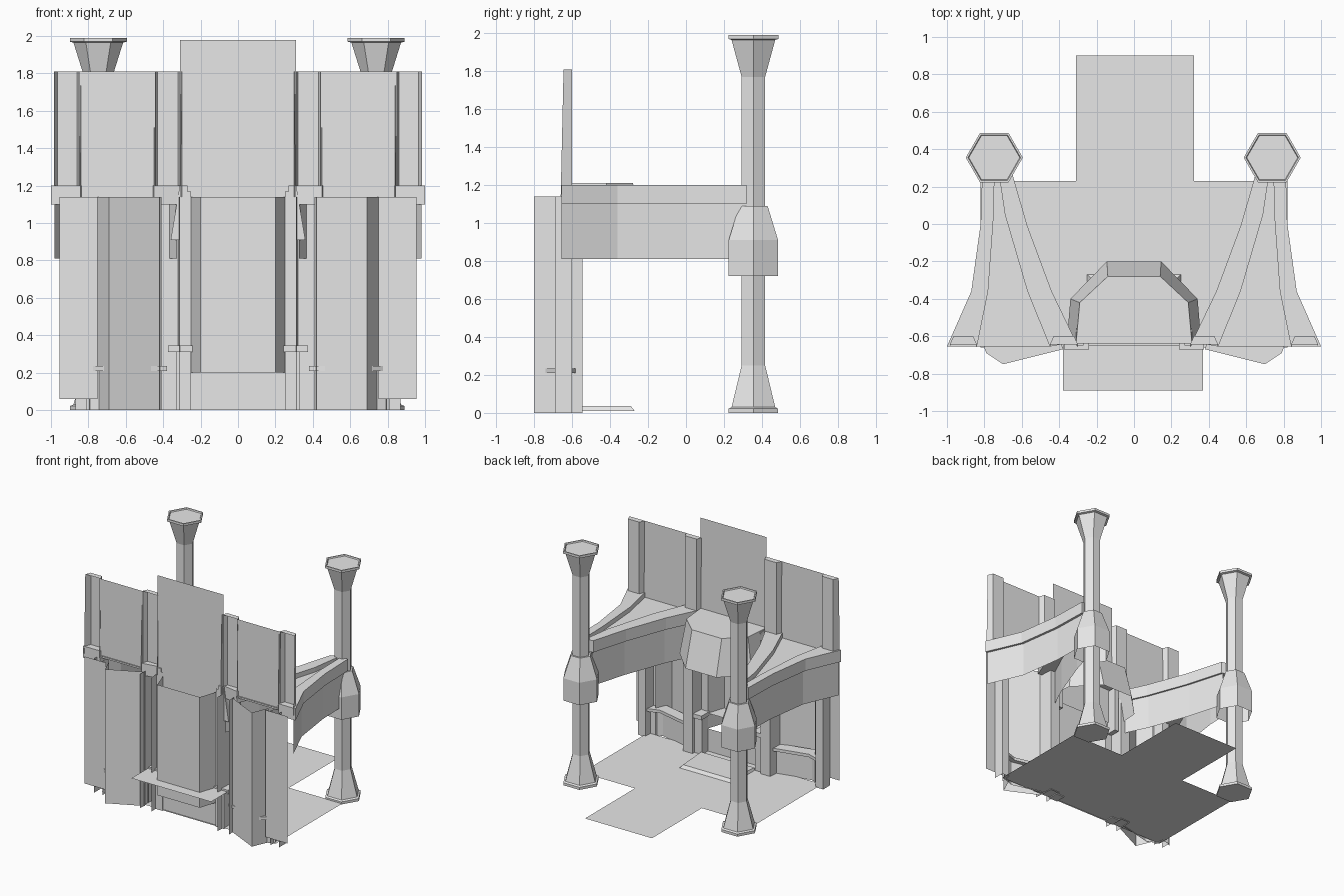
import bpy
import math

cube = bpy.data.objects.get("Cube")
if cube:
    bpy.data.objects.remove(cube)

stone = bpy.data.materials.new("pale_stone")
stone.use_nodes = True
stone.diffuse_color = (0.8, 0.8, 0.8, 1)
stone.node_tree.nodes["Principled BSDF"].inputs["Base Color"].default_value = (0.8, 0.8, 0.8, 1)


def make(name, verts, faces):
    mesh = bpy.data.meshes.new(name)
    mesh.from_pydata(verts, [], faces)
    mesh.materials.append(stone)
    obj = bpy.data.objects.new(name, mesh)
    bpy.context.collection.objects.link(obj)


def sheet(name, path, z0, z1):
    """Thin upright wall along a plan path."""
    n = len(path)
    verts = [(x, y, z) for z in (z0, z1) for x, y in path]
    make(name, verts, [(i, i + 1, n + i + 1, n + i) for i in range(n - 1)])


def rings(name, loops, caps=(True, True)):
    """Skin stacked closed loops."""
    n = len(loops[0])
    faces = [(r * n + i, r * n + (i + 1) % n, (r + 1) * n + (i + 1) % n, (r + 1) * n + i)
             for r in range(len(loops) - 1) for i in range(n)]
    if caps[0]:
        faces.append(tuple(reversed(range(n))))
    if caps[1]:
        faces.append(tuple(range((len(loops) - 1) * n, len(loops) * n)))
    make(name, [v for loop in loops for v in loop], faces)


def box(name, x0, x1, y0, y1, z0, z1):
    plan = [(x0, y0), (x1, y0), (x1, y1), (x0, y1)]
    rings(name, [[(x, y, z) for x, y in plan] for z in (z0, z1)])


def ribbon(name, a, b, z):
    """Level surface between two plan paths."""
    n = len(a)
    verts = [(x, y, z) for x, y in a + b]
    make(name, verts, [(i, i + 1, n + i + 1, n + i) for i in range(n - 1)])


def rail(name, a, b, z0, z1):
    """Solid beam between two plan paths."""
    plan = a + b[::-1]
    rings(name + "_sides", [[(x, y, z) for x, y in plan] for z in (z0, z1)], (False, False))
    ribbon(name + "_top", a, b, z1)
    ribbon(name + "_underside", a, b, z0)


def post(name, x0, x1, s):
    """Tapered wall post, open at the front, closed on top."""
    low = [(s * x0, -.66, 1.14), (s * (x0 + .02), -.6, 1.14),
           (s * (x1 - .02), -.6, 1.14), (s * x1, -.66, 1.14)]
    high = [(x, max(y, -.645), 1.81) for x, y, z in low]
    make(name, low + high, [(0, 1, 5, 4), (1, 2, 6, 5), (2, 3, 7, 6), (4, 5, 6, 7)])


def hex_loop(cx, cy, apothem, z):
    r = apothem / math.cos(math.pi / 6)
    return [(cx + r * math.cos(k * math.pi / 3), cy + r * math.sin(k * math.pi / 3), z)
            for k in range(6)]


# Floor with rear extension, hearth slab
make("floor", [(x, y, 0.008) for x, y in
               [(-.82, -.66), (.82, -.66), (.82, .23), (.32, .23),
                (.32, .9), (-.31, .9), (-.31, .23), (-.82, .23)]], [tuple(range(8))])
rings("hearth", [[(-.25, -.56, .01), (.25, -.56, .01), (.25, -.27, .01), (-.25, -.27, .01)],
                 [(-.25, -.56, .035), (.25, -.56, .035), (.23, -.29, .035), (-.23, -.29, .035)]])

# Centre chimney wall and firebox
sheet("chimney_panel", [(-.31, -.64), (.31, -.64)], 1.17, 1.98)
sheet("hearth_base_panel", [(-.31, -.65), (.31, -.65)], 0, .2)
sheet("firebox_walls", [(-.25, -.65), (-.2, -.8), (.2, -.8), (.25, -.65)], .2, 1.14)
ribbon("firebox_shelf", [(-.38, -.89), (.37, -.89)], [(-.38, -.65), (.37, -.65)], .33)

# Chimney hood, open below
top_plan = [(-.31, -.64), (-.29, -.42), (-.14, -.28), (.14, -.28), (.29, -.42), (.31, -.64)]
low_plan = [(-.36, -.64), (-.34, -.4), (-.145, -.2), (.145, -.2), (.34, -.4), (.36, -.64)]
rings("hood", [[(x, y, .91) for x, y in low_plan],
               [(x, y, 1.21) for x, y in top_plan]], (False, True))

# Column outline as (half width, height)
shaft = [(.13, 0), (.13, .022), (.115, .03), (.062, .25), (.062, 1.77),
         (.115, 1.965), (.132, 1.97), (.132, 1.99), (.122, 1.99), (.118, 1.98)]
collar = [(.13, .72), (.13, .91), (.075, 1.09), (.06, 1.09)]

# Plan curves of one gallery arm, wall end first
outer_edge = [(1.0, -.655), (.87, -.36), (.82, 0), (.81, .32)]
outer_in = [(.84, -.655), (.78, -.36), (.75, .05), (.745, .32)]
inner_out = [(.45, -.655), (.57, -.36), (.69, .05), (.73, .32)]
inner_edge = [(.31, -.63), (.44, -.36), (.57, -.01), (.66, .3)]

for side, s in (("left", 1), ("right", -1)):
    def m(path):
        return [(s * x, y) for x, y in path]

    # Column
    cx = s * .743 - .004
    rings(side + "_column", [hex_loop(cx, .355, a, z) for a, z in shaft])
    rings(side + "_column_collar", [hex_loop(cx, .355, a, z) for a, z in collar], (False, False))

    # Gallery arm
    rail(side + "_outer_rail", m(outer_edge), m(outer_in), 1.1, 1.2)
    rail(side + "_inner_rail", m(inner_edge), m(inner_out), 1.1, 1.2)
    ribbon(side + "_gallery_deck", m(outer_in), m(inner_out), 1.16)
    sheet(side + "_outer_apron", [(s * (x - .02), y) for x, y in outer_edge], .81, 1.1)
    sheet(side + "_inner_apron", [(s * (x + .015), y) for x, y in inner_edge], .81, 1.1)

    # Upper wall and tapered posts
    sheet(side + "_upper_panel", m([(.44, -.645), (.85, -.645)]), 1.14, 1.81)
    post(side + "_upper_outer_post", .84, .985, s)
    post(side + "_upper_inner_post", .3, .45, s)

    # Lower wall, splayed niche and sill
    sheet(side + "_end_panel", m([(.75, -.7), (.955, -.7)]), .06, 1.14)
    sheet(side + "_niche_wall", m([(.41, -.665), (.69, -.8), (.75, -.66)]), 0, 1.14)
    sheet(side + "_niche_low_wall", m([(.41, -.62), (.7, -.69), (.81, -.65)]), 0, .21)
    rail(side + "_niche_sill", m([(.4, -.58), (.7, -.65), (.82, -.61)]),
         m([(.38, -.67), (.7, -.75), (.79, -.69)]), .21, .235)

    # Hollow pilasters, open towards the outside
    sheet(side + "_inner_pilaster",
          m([(.31, -.72), (.32, -.545), (.41, -.545), (.42, -.72)]), 0, 1.14)
    sheet(side + "_outer_pilaster",
          m([(.79, -.69), (.8, -.6), (.87, -.6), (.87, -.69)]), 0, 1.14)

    # Fireplace surround
    sheet(side + "_firebox_jamb", m([(.25, -.65), (.31, -.65)]), 0, 1.17)
    box(side + "_hood_corbel", s * .27, s * .31, -.65, -.56, .81, 1.2)
    box(side + "_mantel_block", s * .24, s * .375, -.67, -.55, .31, .345)
    box(side + "_mantel_base", s * .25, s * .33, -.66, -.57, 0, .31)
